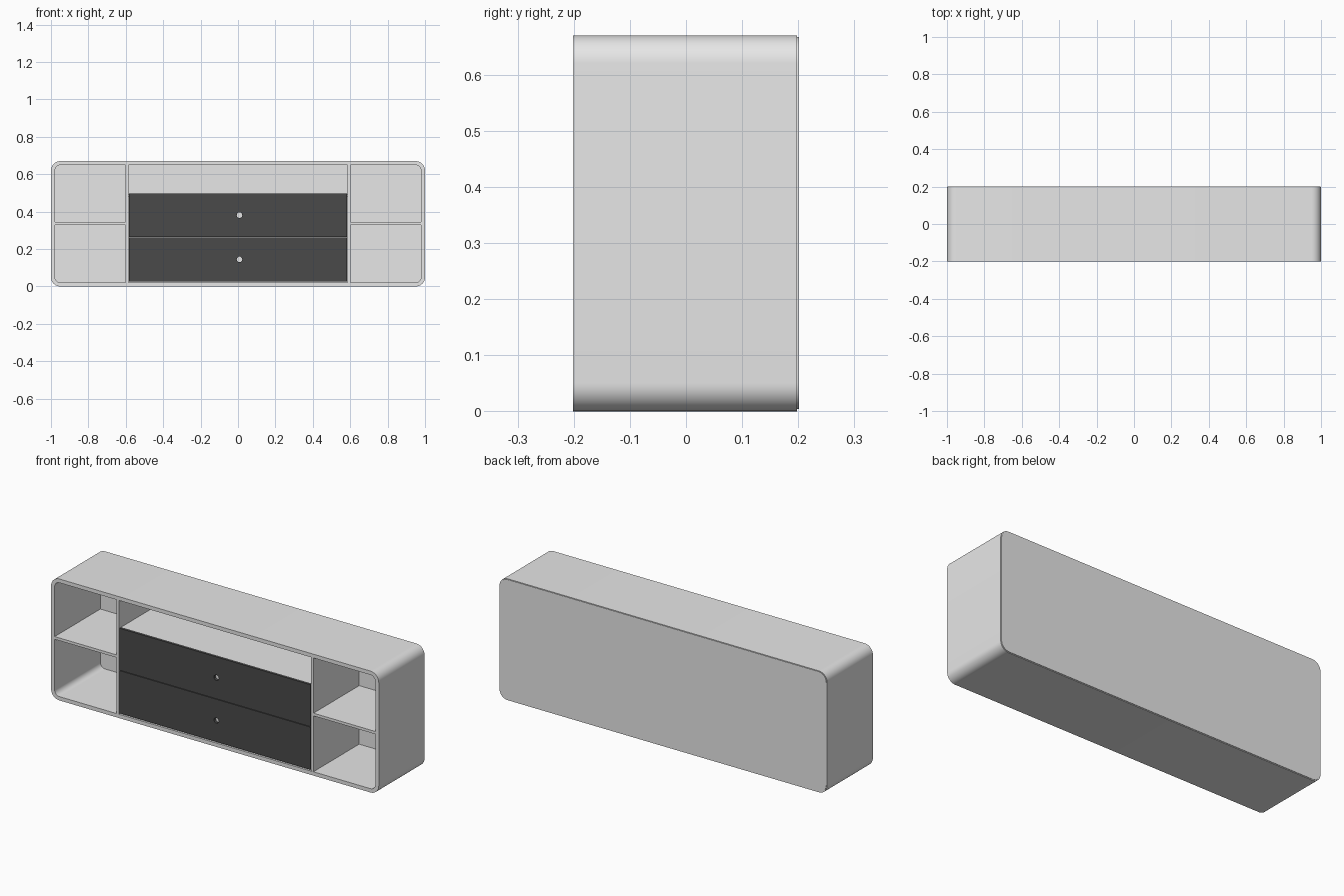
import bpy, bmesh, math

if "Cube" in bpy.data.objects:
    bpy.data.objects.remove(bpy.data.objects["Cube"])


def material(name, v):
    m = bpy.data.materials.new(name)
    m.diffuse_color = (v, v, v, 1)
    m.use_nodes = True
    m.node_tree.nodes["Principled BSDF"].inputs["Base Color"].default_value = m.diffuse_color
    return m


LIGHT = material("light_grey", 0.8)
DARK = material("charcoal", 0.067)


def rounded(x0, x1, z0, z1, r, seg=10):
    """Rounded rectangle outline in the XZ plane."""
    pts = []
    for cx, cz, a0 in ((x1 - r, z1 - r, 0), (x0 + r, z1 - r, 90),
                       (x0 + r, z0 + r, 180), (x1 - r, z0 + r, 270)):
        for i in range(seg + 1):
            a = math.radians(a0 + 90 * i / seg)
            pts.append((cx + r * math.cos(a), cz + r * math.sin(a)))
    return pts


def rect(x0, x1, z0, z1):
    return [(x0, z0), (x1, z0), (x1, z1), (x0, z1)]


def circle(cx, cz, r, n):
    return [(cx + r * math.cos(2 * math.pi * i / n),
             cz + r * math.sin(2 * math.pi * i / n)) for i in range(n)]


def slab(name, loops, y0, y1, mat):
    """Extrude an outline (further loops are holes) from y0 to y1."""
    bm = bmesh.new()
    edges = []
    for loop in loops:
        vs = [bm.verts.new((x, y0, z)) for x, z in loop]
        edges += [bm.edges.new((vs[i - 1], vs[i])) for i in range(len(vs))]
    bmesh.ops.triangle_fill(bm, edges=edges, use_beauty=True, normal=(0, -1, 0))
    geo = bmesh.ops.extrude_face_region(bm, geom=bm.faces[:],
                                        use_keep_orig=True)["geom"]
    bmesh.ops.translate(bm, vec=(0, y1 - y0, 0),
                        verts=[g for g in geo if isinstance(g, bmesh.types.BMVert)])
    bmesh.ops.recalc_face_normals(bm, faces=bm.faces[:])
    me = bpy.data.meshes.new(name)
    bm.to_mesh(me)
    bm.free()
    me.materials.append(mat)
    ob = bpy.data.objects.new(name, me)
    bpy.context.collection.objects.link(ob)
    bpy.context.view_layer.objects.active = ob
    bpy.ops.object.select_all(action='DESELECT')
    ob.select_set(True)
    bpy.ops.object.shade_smooth_by_angle(angle=math.radians(30))
    return ob


# Rounded outer shell and back panel
slab("cabinet_shell", [rounded(-1, 1, 0, 0.67, 0.05),
                       rounded(-0.979, 0.979, 0.021, 0.649, 0.03)],
     -0.201, 0.198, LIGHT)
slab("back_panel", [rounded(-0.997, 0.997, 0.004, 0.667, 0.047, 4)],
     0.198, 0.201, LIGHT)

# Dividers and side shelves, both sides
for side, s in (("left", -1), ("right", 1)):
    slab(side + "_divider", [rect(*sorted((s * 0.585, s * 0.601)), 0.021, 0.649)],
         -0.2, 0.198, LIGHT)
    slab(side + "_shelf", [rect(*sorted((s * 0.601, s * 0.979)), 0.329, 0.344)],
         -0.2, 0.198, LIGHT)

# Shelf above the drawers
slab("centre_shelf", [rect(-0.585, 0.585, 0.48, 0.495)], -0.185, 0.198, LIGHT)

# Drawer fronts with finger holes and a pale plate behind each hole
for name, z0, z1, hz in (("lower", 0.027, 0.262, 0.145),
                         ("upper", 0.265, 0.496, 0.381)):
    slab(name + "_drawer_front", [rect(-0.583, 0.583, z0, z1),
                                  circle(0.008, hz, 0.015, 12)],
         -0.2, -0.185, DARK)
    slab(name + "_drawer_box", [rect(-0.57, 0.57, z0 + 0.01, z1 - 0.02)],
         -0.185, 0.18, LIGHT)
